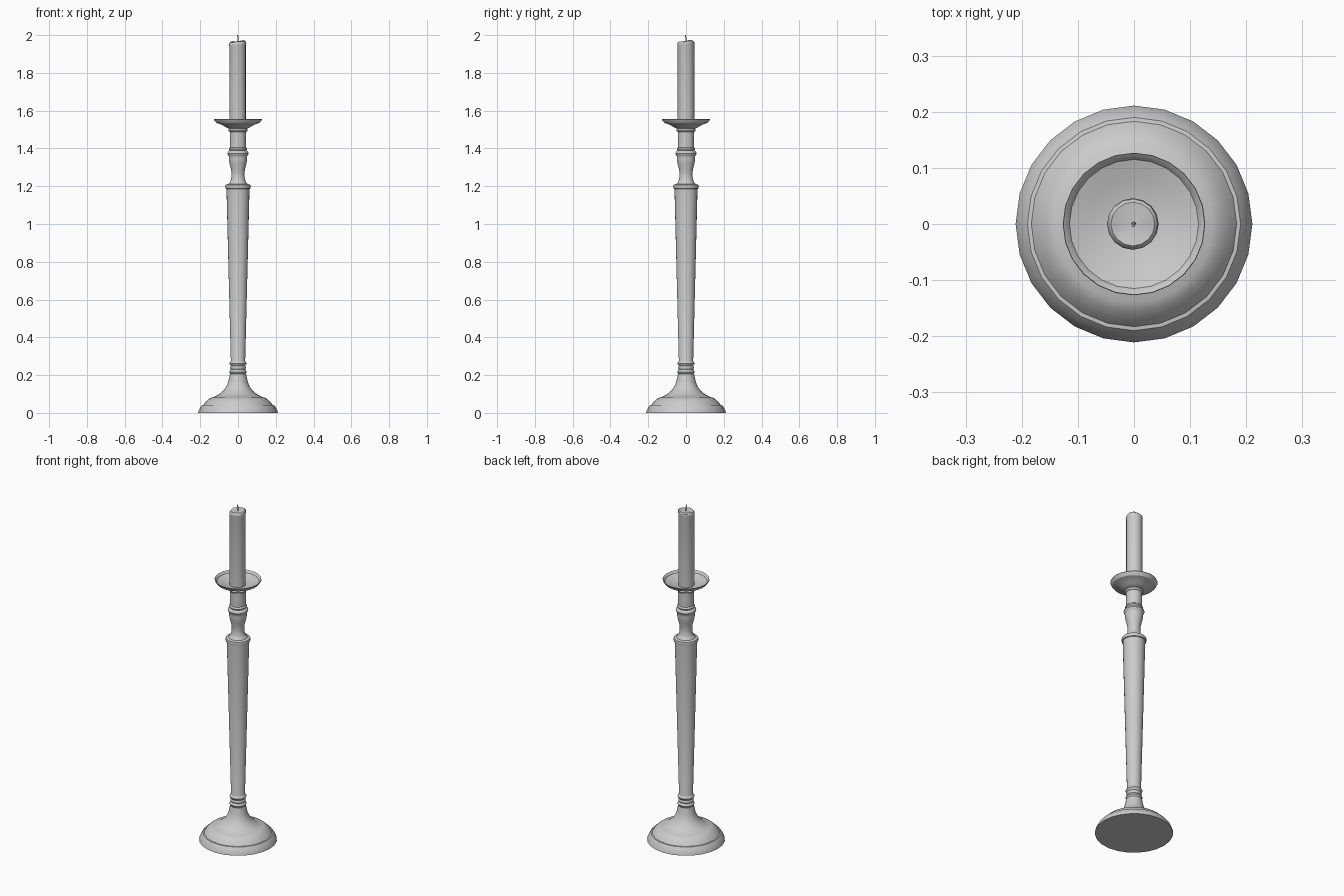
import bpy, math

SIDES = 24
grey = bpy.data.materials.new("light_grey")
grey.diffuse_color = (0.6, 0.6, 0.6, 1)


def lathe(name, profile, sides=SIDES, center=(0, 0), shape=None):
    """Spin (radius, height) points about z; radius 0 makes a pole."""
    verts, rings, faces = [], [], []
    for r, z in profile:
        start = len(verts)
        n = 1 if r == 0 else sides
        for i in range(n):
            a = 2 * math.pi * i / sides
            x, y = r * math.cos(a), r * math.sin(a)
            if shape:
                x, y, z2 = shape(x, y, z)
            else:
                z2 = z
            verts.append((x + center[0], y + center[1], z2))
        rings.append((start, n))
    for (a, na), (b, nb) in zip(rings, rings[1:]):
        for i in range(sides):
            j = (i + 1) % sides
            if na == 1:
                faces.append((a, b + j, b + i))
            elif nb == 1:
                faces.append((a + i, a + j, b))
            else:
                faces.append((a + i, a + j, b + j, b + i))
    mesh = bpy.data.meshes.new(name)
    mesh.from_pydata(verts, [], faces)
    mesh.materials.append(grey)
    obj = bpy.data.objects.new(name, mesh)
    bpy.context.collection.objects.link(obj)
    bpy.ops.object.select_all(action='DESELECT')
    obj.select_set(True)
    bpy.context.view_layer.objects.active = obj
    bpy.ops.object.shade_smooth_by_angle(angle=math.radians(32))
    return obj


def bead(r, z0, z1, bulge):
    """Rounded ring moulding between two heights."""
    return [(r + bulge * math.sin(math.pi * t / 4), z0 + (z1 - z0) * t / 4)
            for t in range(5)]


# Stepped, flared foot with a flat underside
lathe("foot", [(0, 0), (0.211, 0), (0.208, 0.012), (0.198, 0.032),
               (0.190, 0.042), (0.183, 0.043), (0.172, 0.058),
               (0.156, 0.073), (0.140, 0.082), (0.130, 0.083),
               (0.100, 0.099), (0.076, 0.119), (0.060, 0.143),
               (0.050, 0.170), (0.043, 0.207), (0, 0.207)])

# Lower rings and the tapering shaft with its collar
lathe("shaft", [(0, 0.205)] + bead(0.039, 0.207, 0.228, 0.007)
      + bead(0.038, 0.230, 0.249, 0.004) + bead(0.039, 0.251, 0.272, 0.007)
      + [(0.038, 0.275), (0.061, 1.186), (0.066, 1.188), (0.068, 1.197),
         (0.066, 1.207), (0.054, 1.211), (0, 1.211)])

# Waisted neck, mouldings and candle socket
lathe("neck", [(0, 1.205), (0.052, 1.210), (0.042, 1.221), (0.036, 1.240),
               (0.034, 1.265), (0.037, 1.290), (0.046, 1.325),
               (0.049, 1.345), (0.048, 1.358)]
      + bead(0.049, 1.360, 1.387, 0.007)
      + bead(0.045, 1.389, 1.404, 0.004)
      + [(0.043, 1.406), (0.043, 1.488)]
      + bead(0.046, 1.489, 1.506, 0.005) + [(0, 1.507)])

# Dished drip plate
lathe("drip_plate", [(0, 1.503), (0.050, 1.505), (0.068, 1.515),
                     (0.090, 1.527), (0.108, 1.533), (0.114, 1.535),
                     (0.123, 1.546), (0.127, 1.554), (0.126, 1.557),
                     (0.122, 1.554), (0.115, 1.544), (0.080, 1.533),
                     (0.045, 1.524), (0, 1.522)])


# Candle with a softened, slightly slanted and uneven melted top
def melt(x, y, z):
    if z > 1.9:
        a = math.atan2(y, x)
        z += 0.10 * x + 0.07 * y + 0.0025 * math.sin(3 * a) * math.hypot(x, y) / 0.045
    return x, y, z


lathe("candle", [(0, 1.515), (0.044, 1.515), (0.044, 1.945), (0.046, 1.953),
                 (0.044, 1.962), (0.039, 1.967), (0.030, 1.966),
                 (0, 1.964)], 16, (-0.002, 0), melt)


# Thin bent wick
def bend(x, y, z):
    t = (z - 1.955) / 0.045
    return x + 0.002 * math.sin(math.pi * t) - 0.002, y - 0.004 * t * t + 0.001, z


lathe("wick", [(0, 1.955), (0.0035, 1.955), (0.0035, 1.970), (0.0033, 1.985),
               (0.0025, 2.0), (0, 2.0)], 6, (0, 0), bend)
